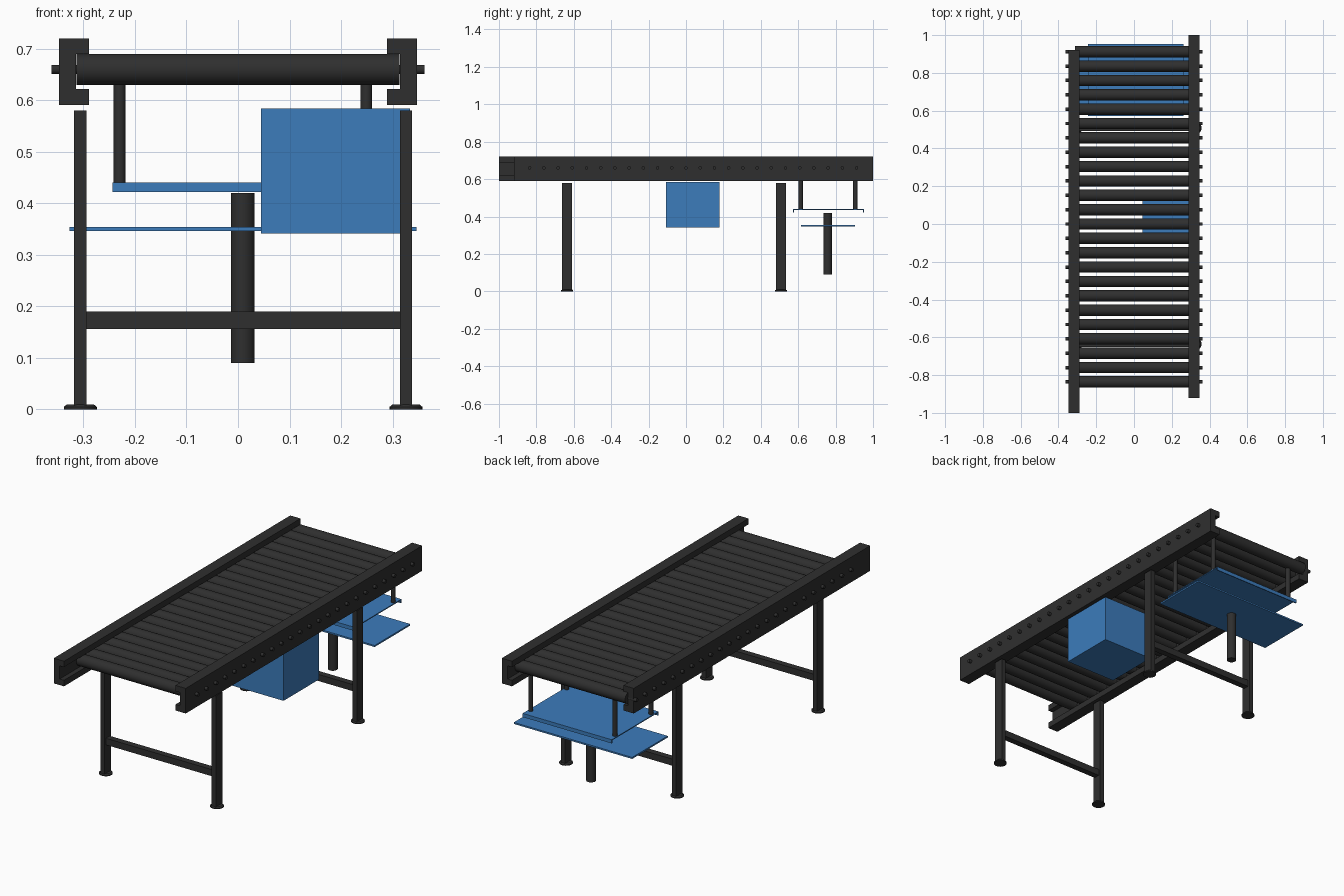
import bpy, bmesh, math
from mathutils import Matrix, Vector

if "Cube" in bpy.data.objects:
    bpy.data.objects.remove(bpy.data.objects["Cube"])


def material(name, rgb):
    m = bpy.data.materials.new(name)
    m.diffuse_color = (*rgb, 1)
    m.use_nodes = True
    m.node_tree.nodes["Principled BSDF"].inputs["Base Color"].default_value = m.diffuse_color
    return m


DARK = material("dark_grey", (0.028, 0.028, 0.028))
BLUE = material("blue", (0.045, 0.2, 0.5))


def finish(bm, name, mat, smooth=False):
    bmesh.ops.recalc_face_normals(bm, faces=bm.faces)
    me = bpy.data.meshes.new(name)
    bm.to_mesh(me)
    bm.free()
    ob = bpy.data.objects.new(name, me)
    bpy.context.collection.objects.link(ob)
    me.materials.append(mat)
    if smooth:
        bpy.ops.object.select_all(action='DESELECT')
        ob.select_set(True)
        bpy.context.view_layer.objects.active = ob
        bpy.ops.object.shade_smooth_by_angle(angle=math.radians(35))
    return ob


def box(name, x, y, z, mat):
    """Box from (min, max) ranges."""
    bm = bmesh.new()
    size = [r[1] - r[0] for r in (x, y, z)]
    mid = Vector([(r[0] + r[1]) / 2 for r in (x, y, z)])
    bmesh.ops.create_cube(bm, size=1, matrix=Matrix.Translation(mid) @ Matrix.Diagonal((*size, 1)))
    return finish(bm, name, mat)


def add_cylinder(bm, mid, r, depth, axis='Z', r2=None, sides=24):
    rot = Matrix.Rotation(math.pi / 2, 4, 'Y') if axis == 'X' else Matrix()
    bmesh.ops.create_cone(bm, cap_ends=True, segments=sides, radius1=r, radius2=r if r2 is None else r2,
                          depth=depth, matrix=Matrix.Translation(mid) @ rot)


def extrude_y(name, profile, y0, y1, mat):
    """Extrude an xz profile along y."""
    bm = bmesh.new()
    face = bm.faces.new([bm.verts.new((x, y0, z)) for x, z in profile])
    new = bmesh.ops.extrude_face_region(bm, geom=[face])["geom"]
    bmesh.ops.translate(bm, vec=(0, y1 - y0, 0), verts=[v for v in new if isinstance(v, bmesh.types.BMVert)])
    return finish(bm, name, mat)


# C-channel side rails, opening inwards and offset lengthwise
channel = [(0.347, 0.591), (0.347, 0.72), (0.289, 0.72), (0.289, 0.69),
           (0.314, 0.69), (0.314, 0.622), (0.289, 0.622), (0.289, 0.591)]
extrude_y("right_rail", channel, -0.92, 1.0, DARK)
extrude_y("left_rail", [(-x, z) for x, z in channel], -1.0, 0.92, DARK)

# rollers with axles poking through the rails
for i in range(24):
    y = -0.836 + 0.076 * i
    bm = bmesh.new()
    add_cylinder(bm, (0, y, 0.66), 0.03, 0.626, 'X', sides=32)
    add_cylinder(bm, (0, y, 0.66), 0.009, 0.724, 'X', sides=16)
    finish(bm, f"roller_{i + 1}", DARK, True)

# leg frames: flat posts, round feet, cross bar
for end, y in (("front", -0.636), ("back", 0.508)):
    for side, x in (("left", -0.306), ("right", 0.326)):
        box(f"{end}_{side}_leg", (x - 0.012, x + 0.012), (y - 0.026, y + 0.026), (0.005, 0.58), DARK)
        bm = bmesh.new()
        add_cylinder(bm, (x, y, 0.0025), 0.032, 0.005)
        add_cylinder(bm, (x, y, 0.0075), 0.032, 0.005, r2=0.026)
        finish(bm, f"{end}_{side}_foot", DARK, True)
    box(f"{end}_cross_bar", (-0.296, 0.315), (y - 0.016, y + 0.016), (0.156, 0.19), DARK)

# drive housing under the right side
box("drive_housing", (0.045, 0.334), (-0.107, 0.179), (0.342, 0.584), BLUE)

# hanging tray with its front and back edges folded down
tray = bmesh.new()
for y0, y1, z0 in ((0.572, 0.952, 0.436), (0.572, 0.577, 0.422), (0.947, 0.952, 0.422)):
    bmesh.ops.create_cube(tray, size=1, matrix=Matrix.Translation((0.009, (y0 + y1) / 2, (z0 + 0.441) / 2))
                          @ Matrix.Diagonal((0.506, y1 - y0, 0.441 - z0, 1)))
finish(tray, "hanging_tray", BLUE)

# tray hangers
for x in (-0.23, 0.249):
    for y in (0.613, 0.905):
        bm = bmesh.new()
        add_cylinder(bm, (x, y, 0.54), 0.0115, 0.2)
        finish(bm, "tray_hanger", DARK, True)

# lower plate with lift cylinder through it
box("lower_plate", (-0.327, 0.346), (0.615, 0.904), (0.346, 0.354), BLUE)
bm = bmesh.new()
add_cylinder(bm, (0.009, 0.757, 0.255), 0.023, 0.33, sides=32)
finish(bm, "lift_cylinder", DARK, True)
